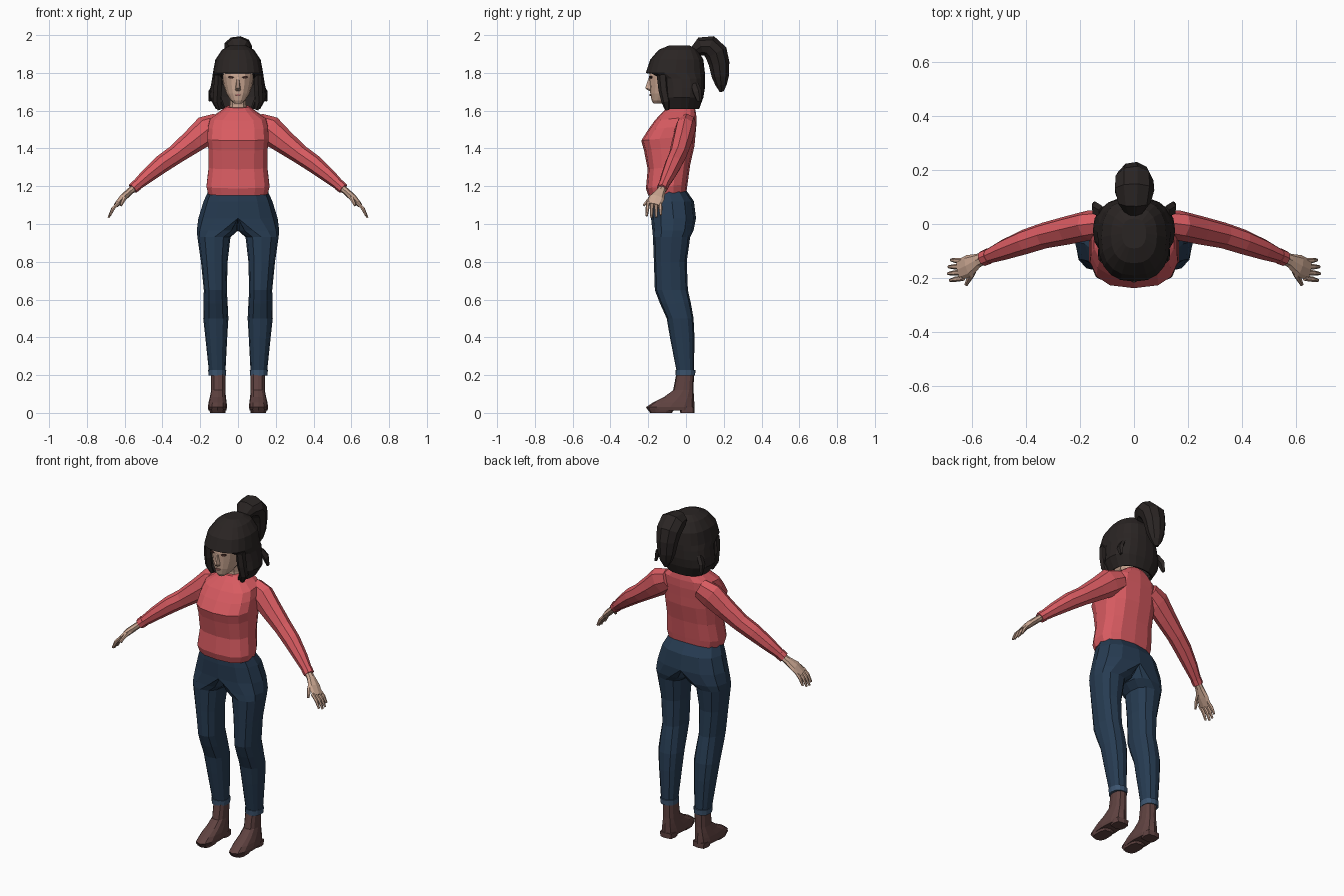
import bpy, bmesh, math
from mathutils import Vector


def material(name, rgb):
    m = bpy.data.materials.new(name)
    m.diffuse_color = (*rgb, 1)
    return m


SKIN = material("skin", (0.60, 0.39, 0.29))
RED = material("coral_knit", (0.69, 0.105, 0.12))
DENIM = material("dark_denim", (0.020, 0.045, 0.085))
CUFF = material("light_denim", (0.045, 0.09, 0.16))
LEATHER = material("brown_leather", (0.115, 0.055, 0.052))
HAIR = material("dark_hair", (0.023, 0.018, 0.017))
LIP = material("lip", (0.40, 0.16, 0.14))
EYE = material("eye", (0.06, 0.025, 0.02))


def curve_pow(v, p):
    return math.copysign(abs(v) ** (2 / p), v)


def build(name, rings, mat, mirror=False, caps=True, cut=None, thick=0):
    """Skin a list of point rings into a flat-shaded object."""
    bm = bmesh.new()
    rows = [[bm.verts.new(p) for p in ring] for ring in rings]
    n = len(rows[0])
    for a, b in zip(rows, rows[1:]):
        for i in range(n):
            bm.faces.new((a[i], a[(i + 1) % n], b[(i + 1) % n], b[i]))
    if caps:
        bm.faces.new(rows[0])
        bm.faces.new(rows[-1])
    bmesh.ops.recalc_face_normals(bm, faces=bm.faces)
    if cut:
        gone = [f for f in bm.faces if cut(f)]
        bmesh.ops.delete(bm, geom=gone, context='FACES')
    me = bpy.data.meshes.new(name)
    bm.to_mesh(me)
    bm.free()
    me.materials.append(mat)
    ob = bpy.data.objects.new(name, me)
    bpy.context.collection.objects.link(ob)
    if thick:
        ob.modifiers.new("thickness", 'SOLIDIFY').thickness = thick
    if mirror:
        ob.modifiers.new("mirror", 'MIRROR')
    return ob


def stack(name, rows, mat, n=12, p=2.3, tilt=0, **kw):
    """Level rings: (z, centre x, inner half width, outer half width, y front, y back)."""
    rings = []
    for z, cx, rin, rout, y0, y1 in rows:
        ring = []
        for i in range(n):
            a = 2 * math.pi * i / n
            s = curve_pow(math.sin(a), p) if i % (n // 2) else 0
            y = (y0 + y1) / 2 - (y1 - y0) / 2 * curve_pow(math.cos(a), p)
            ring.append((cx + s * (rout if s > 0 else rin), y, z + tilt * (y + 0.1)))
        rings.append(ring)
    return build(name, rings, mat, **kw)


def centred(rows):
    return [(z, 0, r, r, y0, y1) for z, r, y0, y1 in rows]


def tube(name, path, mat, ref=(0, 1, 0), n=8, **kw):
    """Rings across a path: (x, y, z, half width along ref, half thickness)."""
    pts = [Vector(q[:3]) for q in path]
    rings = []
    for k, q in enumerate(path):
        t = (pts[min(k + 1, len(pts) - 1)] - pts[max(k - 1, 0)]).normalized()
        side = Vector(ref)
        side = (side - t * side.dot(t)).normalized()
        up = t.cross(side)
        rings.append([pts[k] + side * q[3] * math.cos(2 * math.pi * i / n)
                      + up * q[4] * math.sin(2 * math.pi * i / n) for i in range(n)])
    return build(name, rings, mat, **kw)


def plate(name, centre, size, turn, mat, mirror=True):
    """Thin painted detail on the face."""
    c, s = math.cos(turn), math.sin(turn)
    rings = []
    for d in (-0.0045, 0.0045):
        ring = []
        for u, v in ((-1, 0), (-.4, 1), (.5, 1), (1, 0.3), (.4, -1), (-.5, -1)):
            x = u * size[0] / 2
            ring.append((centre[0] + x * c - d * s, centre[1] + x * s + d * c,
                         centre[2] + v * size[1] / 2))
        rings.append(ring)
    return build(name, rings, mat, mirror=mirror)


# Sweater body
stack("sweater_body", centred([
    (1.16, .160, -.200, .002), (1.20, .170, -.212, .008), (1.30, .158, -.203, .022),
    (1.40, .160, -.222, .045), (1.455, .165, -.237, .050), (1.51, .162, -.200, .055),
    (1.555, .150, -.165, .055), (1.59, .095, -.130, .050), (1.615, .062, -.100, .038)]),
    RED, n=14, p=2.7, tilt=.1)

# Sleeves with a narrow wristband
tube("sleeve", [
    (.10, .005, 1.53, .050, .060), (.165, -.005, 1.498, .055, .078), (.24, -.022, 1.437, .053, .064),
    (.33, -.042, 1.368, .048, .051), (.40, -.065, 1.320, .046, .048), (.48, -.095, 1.255, .038, .038),
    (.545, -.122, 1.198, .026, .027)], RED, mirror=True)
tube("wristband", [(.535, -.118, 1.207, .030, .031), (.557, -.127, 1.187, .029, .029)],
     RED, mirror=True)

# Hands: palm, four fingers, thumb
tube("palm", [(.54, -.12, 1.20, .021, .018), (.575, -.135, 1.17, .026, .019),
              (.61, -.155, 1.138, .042, .019), (.645, -.17, 1.10, .038, .013)],
     SKIN, mirror=True)
for i in range(4):
    long = (.88, 1, .97, .82)[i]
    y = -.200 + .021 * i
    tip = -.208 + .025 * i
    tube(f"finger_{i + 1}", [
        (.630, y, 1.115, .010, .010), (.630 + .034 * long, (y + tip) / 2, 1.115 - .036 * long, .010, .010),
        (.630 + .056 * long, tip, 1.115 - .082 * long, .006, .006)], SKIN, n=6, mirror=True)
tube("thumb", [(.580, -.142, 1.158, .012, .014), (.602, -.190, 1.135, .012, .012),
               (.620, -.224, 1.098, .007, .007)], SKIN, ref=(1, 0, 0), n=6, mirror=True)

# Jeans: one half from hip to ankle, mirrored at the centre line
stack("jeans", [
    (1.18, 0, 0, .155, -.188, .000), (1.12, 0, 0, .182, -.190, .042), (1.03, 0, 0, .210, -.185, .053),
    (.965, .08, .08, .138, -.178, .040), (.93, .125, .085, .090, -.175, .022),
    (.80, .125, .070, .071, -.170, .004), (.65, .119, .060, .062, -.165, .010),
    (.58, .118, .063, .065, -.138, .026), (.50, .117, .066, .067, -.102, .040),
    (.40, .115, .058, .058, -.085, .045), (.21, .110, .043, .043, -.048, .042)],
    DENIM, p=2.4, mirror=True, cut=lambda f: all(abs(v.co.x) < 1e-5 for v in f.verts))
stack("jeans_cuff", [(.197, .110, .046, .046, -.054, .048), (.228, .110, .048, .048, -.056, .050)],
      CUFF, mirror=True)

# Ankle boots with a heel block
stack("boot", [
    (.012, .108, .046, .048, -.200, .042), (.030, .108, .050, .052, -.212, .045),
    (.055, .108, .048, .048, -.175, .044), (.085, .107, .043, .042, -.115, .042),
    (.120, .105, .038, .037, -.068, .040), (.205, .105, .038, .037, -.052, .042)],
    LEATHER, p=2.5, mirror=True)
stack("boot_heel", [(0, .107, .040, .042, -.030, .044), (.03, .107, .042, .044, -.034, .044)],
      LEATHER, n=8, p=4, mirror=True)
stack("boot_sole", [(0, .108, .038, .040, -.190, -.075), (.02, .108, .044, .047, -.205, -.06)],
      LEATHER, n=10, p=3, mirror=True)

# Neck and head
stack("neck", centred([(1.57, .055, -.085, .025), (1.63, .045, -.085, .01),
                       (1.70, .045, -.10, .01)]), SKIN, n=10)
stack("head", centred([
    (1.637, .018, -.172, -.120), (1.655, .040, -.182, -.080), (1.69, .062, -.189, -.01),
    (1.735, .077, -.192, .04), (1.78, .085, -.195, .055), (1.83, .085, -.190, .06),
    (1.89, .065, -.150, .04)]), SKIN, n=16)
build("nose", [[(-.006, -.188, 1.775), (.006, -.188, 1.775), (.004, -.196, 1.777), (-.004, -.196, 1.777)],
               [(-.015, -.188, 1.712), (.015, -.188, 1.712), (.006, -.216, 1.720), (-.006, -.216, 1.720)],
               [(-.010, -.186, 1.704), (.010, -.186, 1.704), (.004, -.200, 1.706), (-.004, -.200, 1.706)]],
      SKIN)
plate("eye", (.038, -.187, 1.777), (.032, .011), .32, EYE)
plate("lips", (0, -.189, 1.683), (.034, .010), 0, LIP, mirror=False)

# Bobbed hair shell, opened in front of the face below the fringe
stack("hair_bob", centred([
    (1.945, .045, -.090, .020), (1.922, .085, -.145, .062), (1.87, .120, -.190, .092),
    (1.80, .133, -.213, .100), (1.77, .137, -.152, .100), (1.72, .146, -.140, .100),
    (1.67, .152, -.138, .092), (1.61, .118, -.125, .070)]), HAIR, n=20, p=2.4, thick=.014,
    cut=lambda f: f.calc_center_median().z < 1.6101 or (
        f.calc_center_median().z < 1.80 and f.calc_center_median().y < -.05
        and abs(f.calc_center_median().x) < .09))
# Front locks framing the face and flicked side tufts
tube("front_lock", [(.105, -.125, 1.79, .03, .022), (.108, -.118, 1.71, .028, .026),
                    (.112, -.105, 1.65, .026, .024), (.098, -.100, 1.605, .012, .012)],
     HAIR, n=6, mirror=True)
tube("side_tuft", [(.120, .045, 1.74, .022, .012), (.145, .058, 1.70, .026, .012),
                   (.150, .070, 1.65, .012, .006)], HAIR, n=5, mirror=True)

# High ponytail
tube("ponytail", [
    (0, .045, 1.915, .035, .028), (0, .080, 1.940, .062, .050), (0, .125, 1.940, .075, .060),
    (0, .160, 1.905, .072, .062), (0, .175, 1.850, .062, .056), (0, .182, 1.780, .050, .046),
    (0, .186, 1.735, .034, .030), (0, .188, 1.700, .010, .010)], HAIR, ref=(1, 0, 0), n=9)
